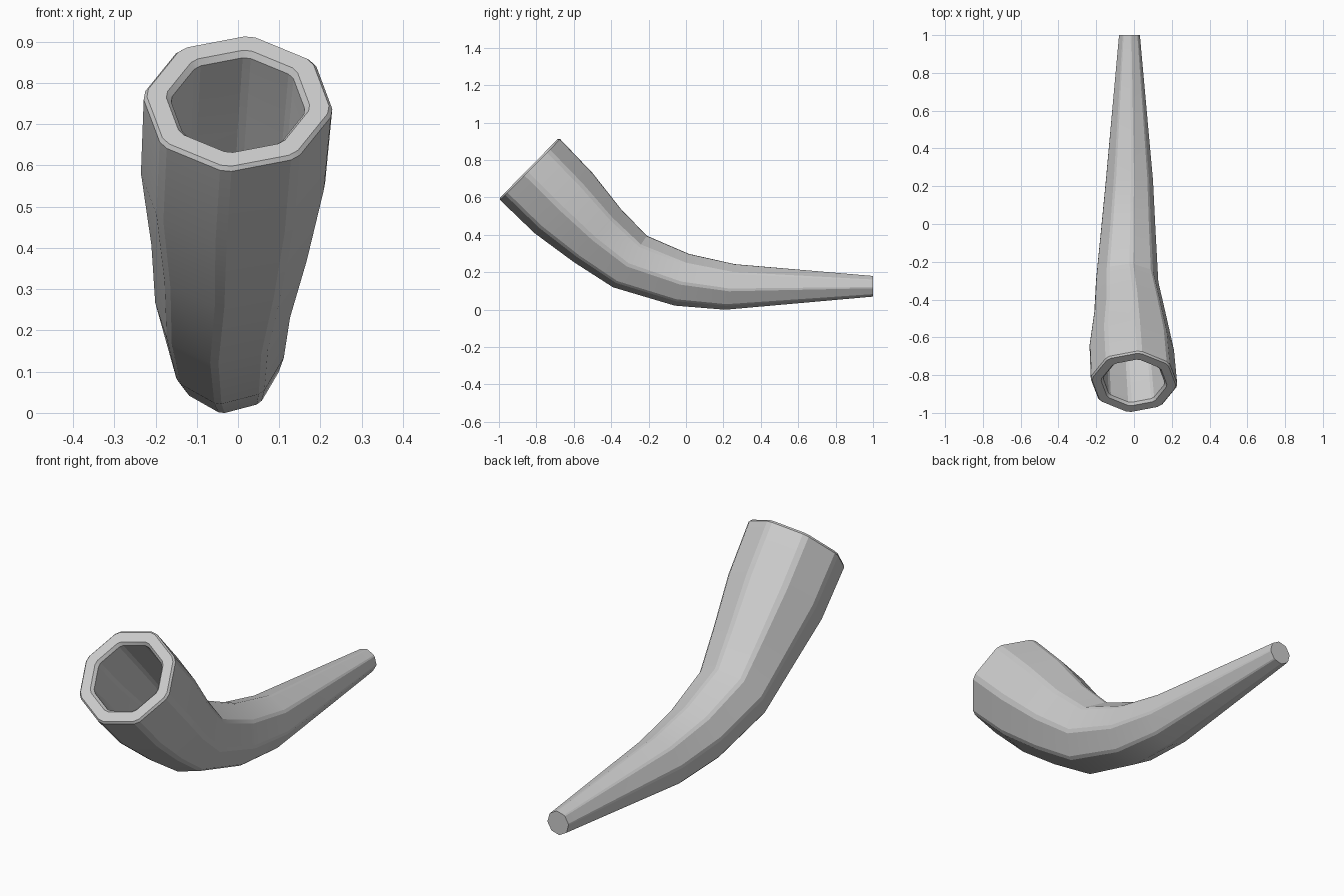
import bpy, bmesh, math
from mathutils import Vector

if "Cube" in bpy.data.objects:
    bpy.data.objects.remove(bpy.data.objects["Cube"])

# Ring stations, mouth to tip: x centre, then underside (y, z) and topside (y, z)
stations = [
    (0.0, (-1.0, 0.593), (-0.68, 0.918)),
    (-0.012, (-0.81, 0.41), (-0.50, 0.73)),
    (-0.02, (-0.60, 0.255), (-0.35, 0.54)),
    (-0.036, (-0.39, 0.12), (-0.21, 0.395)),
    (-0.03, (-0.06, 0.022), (0.015, 0.298)),
    (-0.024, (0.21, 0.0), (0.26, 0.243)),
    (-0.024, (1.0, 0.07), (1.0, 0.18)),
]

bm = bmesh.new()


def ring(station, inset=0.0, back=0.0):
    """Octagon with narrow chamfered corners, slightly twisted."""
    x, lo, hi = station
    lo, hi = Vector((x, *lo)), Vector((x, *hi))
    centre, up = (lo + hi) / 2, (hi - lo).normalized()
    side = Vector((1, 0, 0))
    along = up.cross(side)
    r = (hi - lo).length / 2 / 0.995 - inset
    verts = []
    for i in range(8):
        for chamfer in (-3.5, 3.5):
            a = math.radians(7.5 + 45 * i + chamfer)
            p = centre + r * (math.sin(a) * side + math.cos(a) * up) + along * back
            verts.append(bm.verts.new(p))
    return verts


mouth = stations[0]
rings = [ring(s, 0.012 * (i > 5) * 0) for i, s in enumerate(reversed(stations[1:]))]
# Lip: softened outer edge, flat rim, softened inner edge
rings += [ring(mouth, 0, 0.010), ring(mouth, 0.008, 0),
          ring(mouth, 0.055, 0), ring(mouth, 0.067, 0.014)]
# Hollow bore
rings += [ring(s, t) for s, t in zip(stations[1:6], (0.067, 0.06, 0.055, 0.05, 0.045))]

for a, b in zip(rings, rings[1:]):
    for i in range(16):
        j = (i + 1) % 16
        bm.faces.new((a[i], a[j], b[j], b[i]))
bm.faces.new(rings[0])
bm.faces.new(rings[-1])
bmesh.ops.recalc_face_normals(bm, faces=bm.faces)

mesh = bpy.data.meshes.new("curved_horn")
bm.to_mesh(mesh)
bm.free()
horn = bpy.data.objects.new("curved_horn", mesh)
bpy.context.collection.objects.link(horn)
bpy.context.view_layer.objects.active = horn
horn.select_set(True)
bpy.ops.object.shade_smooth_by_angle(angle=math.radians(20))
